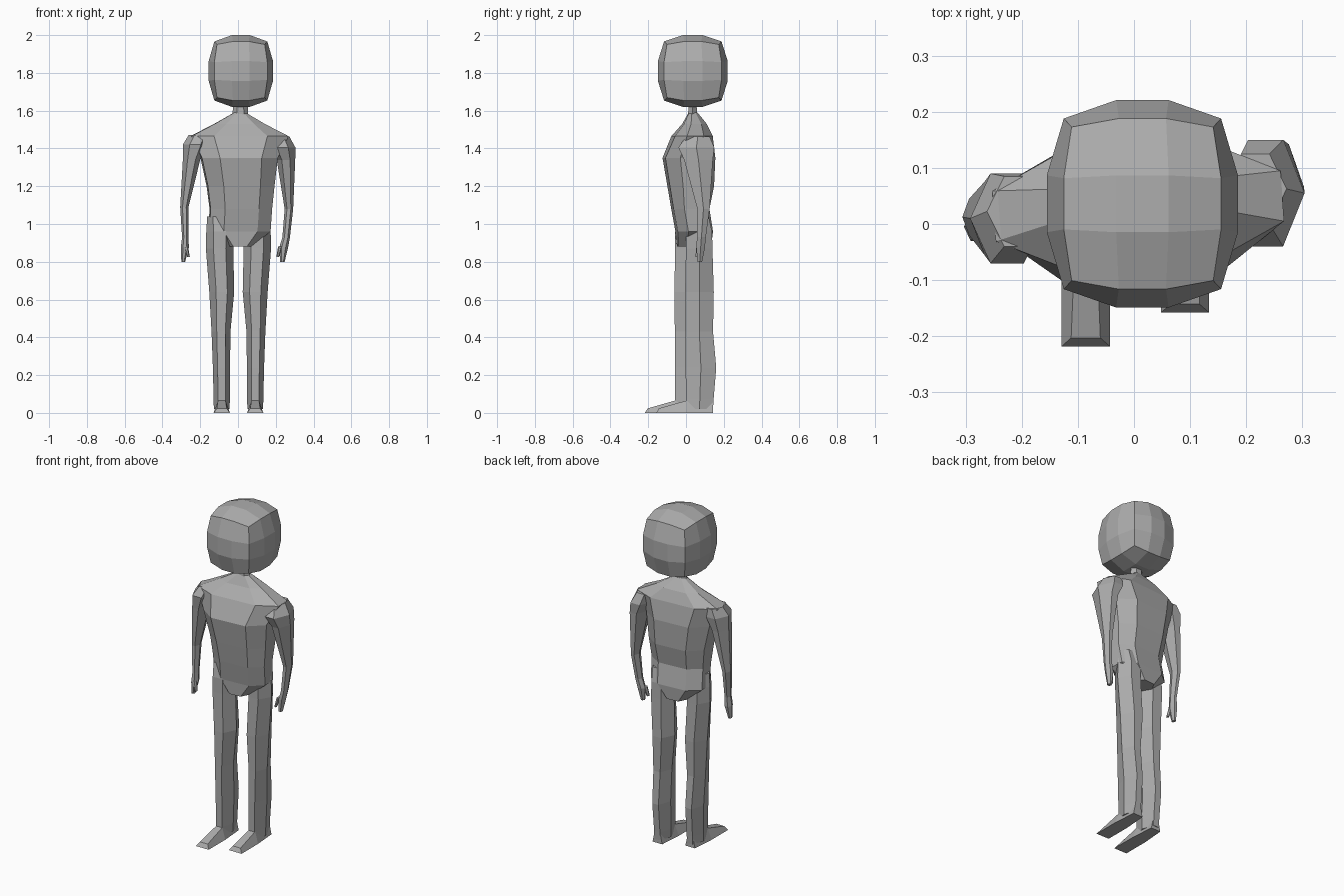
import bpy, bmesh
from math import sin, cos
from mathutils import Vector

if "Cube" in bpy.data.objects:
    bpy.data.objects.remove(bpy.data.objects["Cube"])

grey = bpy.data.materials.new("dark_grey")
grey.diffuse_color = (.42, .42, .42, 1)
grey.use_nodes = True
grey.node_tree.nodes["Principled BSDF"].inputs["Base Color"].default_value = grey.diffuse_color


def make(name, bm):
    bmesh.ops.recalc_face_normals(bm, faces=bm.faces[:])
    me = bpy.data.meshes.new(name)
    bm.to_mesh(me)
    bm.free()
    me.materials.append(grey)
    ob = bpy.data.objects.new(name, me)
    bpy.context.collection.objects.link(ob)
    return ob


def loft(name, rings):
    """Skin a stack of equal-length point rings and cap both ends."""
    bm = bmesh.new()
    vs = [[bm.verts.new(p) for p in r] for r in rings]
    n = len(vs[0])
    for a, b in zip(vs, vs[1:]):
        for i in range(n):
            j = (i + 1) % n
            bm.faces.new((a[i], a[j], b[j], b[i]))
    bm.faces.new(vs[0])
    bm.faces.new(vs[-1])
    return make(name, bm)


HEX = [(-.45, -1), (.45, -1), (1, 0), (.45, 1), (-.45, 1), (-1, 0)]
OCT = [(-.55, -1), (.55, -1), (1, -.45), (1, .45), (.55, 1), (-.55, 1), (-1, .45), (-1, -.45)]


def stack(name, shape, rows, twist=0.0):
    """Rows are x0, x1, y0, y1, z; twist turns each section about the z axis."""
    rings = []
    for x0, x1, y0, y1, z in rows:
        cx, cy, hx, hy = (x0 + x1) / 2, (y0 + y1) / 2, (x1 - x0) / 2, (y1 - y0) / 2
        c, s = cos(twist), sin(twist)
        rings.append([(cx + u * hx * c - v * hy * s, cy + u * hx * s + v * hy * c, z)
                      for u, v in shape])
    return loft(name, rings)


def mirrored(rows, dx, dy):
    return [(-x1 + dx, -x0 + dx, y0 + dy, y1 + dy, z) for x0, x1, y0, y1, z in rows]


# Head: cube with a 3 x 3 grid per side, partly rounded
bm = bmesh.new()
bmesh.ops.create_cube(bm, size=2)
bmesh.ops.subdivide_edges(bm, edges=bm.edges[:], cuts=2, use_grid_fill=True)
for v in bm.verts:
    x, y, z = v.co
    ball = Vector((x * (1 - y*y/2 - z*z/2 + y*y*z*z/3) ** .5,
                   y * (1 - x*x/2 - z*z/2 + x*x*z*z/3) ** .5,
                   z * (1 - x*x/2 - y*y/2 + x*x*y*y/3) ** .5))
    p = v.co.lerp(ball, .68)
    v.co = (.015 + p.x * .177, .036 + p.y * .192, 1.81 + p.z * .1975)
make("head", bm)

# Neck
stack("neck", HEX, [(-.03, .055, .01, .06, 1.56), (-.025, .05, .015, .055, 1.65)])

# Torso with sloping shoulders, turned slightly so one shoulder leads
stack("torso", OCT, [
    (-.06, .07, -.045, .13, .88), (-.155, .17, -.05, .137, .96),
    (-.148, .178, -.072, .118, 1.08), (-.163, .19, -.092, .142, 1.2),
    (-.195, .207, -.117, .148, 1.35), (-.25, .265, -.068, .132, 1.465),
    (-.125, .14, -.015, .105, 1.53), (-.02, .04, .015, .06, 1.59)], .07)

# Legs: six-sided, one set further forward
leg = [(.06, .168, .015, .12, 1.04), (.03, .173, .0, .138, .96), (.03, .175, .0, .14, .87),
       (.025, .157, -.005, .147, .64), (.045, .145, -.002, .143, .43),
       (.047, .138, -.002, .16, .24), (.048, .134, .0, .146, .07), (.05, .133, .0, .143, .02)]
stack("right_leg", HEX, leg)
stack("left_leg", HEX, mirrored(leg, .005, -.057))

# Feet: low wedges with a narrow top
for name, cx, dy in (("right_foot", .091, 0), ("left_foot", -.086, -.06)):
    rings = []
    for y, yt, w, wt, z in ((-.158, -.143, .043, .026, .024), (0, .005, .043, .02, .066),
                            (.143, .143, .032, .018, .066)):
        rings.append([(cx - w, y + dy, 0), (cx + w, y + dy, 0),
                      (cx + wt, yt + dy, z), (cx - wt, yt + dy, z)])
    loft(name, rings)

# Arms, blending into the shoulder slope and tapering into the hand
arm_r = [(.16, .272, .0, .125, 1.463), (.165, .304, -.04, .15, 1.405),
         (.205, .303, -.01, .142, 1.34), (.247, .292, .06, .125, 1.08),
         (.235, .275, .058, .105, .93), (.218, .265, .055, .1, .875), (.223, .247, .06, .085, .8)]
arm_l = [(-.262, -.15, -.04, .085, 1.47), (-.292, -.16, -.07, .09, 1.42),
         (-.292, -.2, -.055, .075, 1.34), (-.306, -.262, -.02, .045, 1.09),
         (-.296, -.262, -.025, .02, .93), (-.303, -.26, -.03, .02, .875), (-.3, -.28, -.02, .005, .8)]
stack("right_arm", HEX, arm_r)
stack("left_arm", HEX, arm_l)

# Thumbs
thumb = [(.212, .235, .055, .08, .88), (.203, .217, .05, .07, .825)]
stack("right_thumb", HEX, thumb)
stack("left_thumb", HEX, mirrored(thumb, -.052, -.085))
